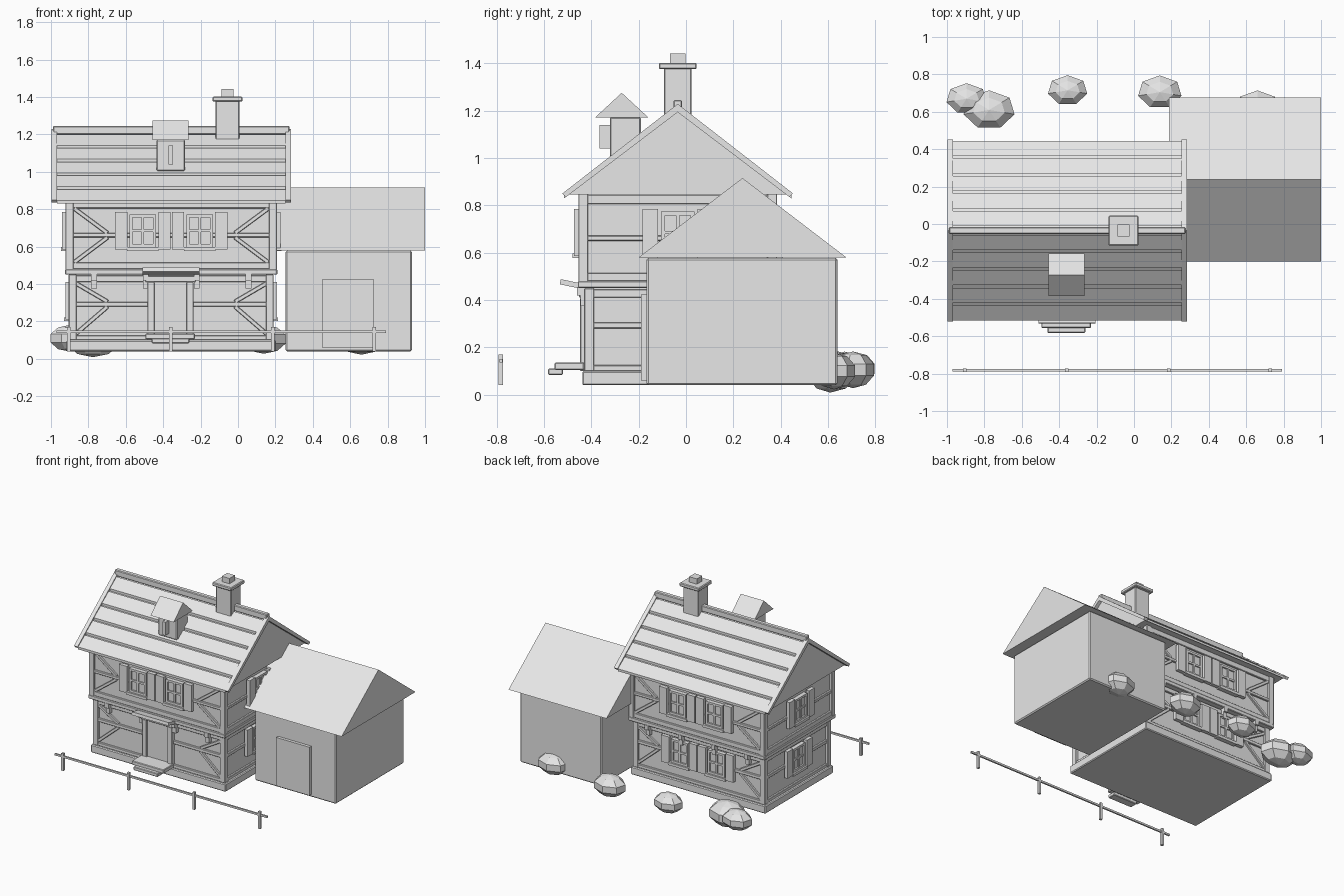
import bpy, bmesh
from math import atan2, hypot, pi
from mathutils import Matrix, Vector

if "Cube" in bpy.data.objects:
    bpy.data.objects.remove(bpy.data.objects["Cube"])

GREY = (0.8, 0.8, 0.8, 1.0)
mat = bpy.data.materials.new("plain_light_grey")
mat.use_nodes = True
mat.diffuse_color = GREY
mat.node_tree.nodes["Principled BSDF"].inputs["Base Color"].default_value = GREY

HOUSE = Matrix.Translation((-0.357, -0.035, 0))


def finish(name, bm, bevel=0):
    bmesh.ops.recalc_face_normals(bm, faces=bm.faces)
    mesh = bpy.data.meshes.new(name)
    bm.to_mesh(mesh)
    bm.free()
    mesh.materials.append(mat)
    obj = bpy.data.objects.new(name, mesh)
    bpy.context.collection.objects.link(obj)
    if bevel:
        mod = obj.modifiers.new("bevel", 'BEVEL')
        mod.width, mod.segments = bevel, 1
    return obj


def box(bm, x, y, z, frame=Matrix()):
    """Box spanning the ranges x, y, z, placed by frame."""
    centre = Vector([(r[0] + r[1]) / 2 for r in (x, y, z)])
    size = [abs(r[1] - r[0]) for r in (x, y, z)]
    bmesh.ops.create_cube(bm, size=1, matrix=frame @ Matrix.Translation(centre) @ Matrix.Diagonal((*size, 1)))


def single(name, x, y, z, bevel=0, frame=Matrix()):
    bm = bmesh.new()
    box(bm, x, y, z, frame)
    return finish(name, bm, bevel)


def extrude_profile(bm, points, x0, x1):
    """Extrude a (y, z) outline along x."""
    face = bm.faces.new([bm.verts.new((x0, y, z)) for y, z in points])
    new = bmesh.ops.extrude_face_region(bm, geom=[face])["geom"]
    bmesh.ops.translate(bm, vec=(x1 - x0, 0, 0), verts=[v for v in new if isinstance(v, bmesh.types.BMVert)])


def prism_roof(name, x0, x1, y0, y1, z0, z1):
    bm = bmesh.new()
    extrude_profile(bm, [(y0, z0), (y1, z0), ((y0 + y1) / 2, z1)], x0, x1)
    return finish(name, bm)


def brace(bm, frame, depth, u0, z0, u1, z1, width=0.022):
    length = hypot(u1 - u0, z1 - z0)
    turn = Matrix.Rotation(-atan2(z1 - z0, u1 - u0), 4, 'Y')
    place = Matrix.Translation(((u0 + u1) / 2, 0, (z0 + z1) / 2))
    box(bm, (-length / 2, length / 2), (-depth, 0.02 - depth), (-width / 2, width / 2), frame @ place @ turn)


def window(bm, frame, depth, u, z):
    """Framed four-pane window with sill and shutters."""
    w, h, d = 0.07, 0.088, depth
    box(bm, (u - w, u + w), (-d, 0.02 - d), (z - h, z + h), frame)
    for s in (-1, 1):
        box(bm, (u + s * w, u + s * (w - 0.016)), (-d - 0.012, 0.02 - d), (z - h, z + h), frame)
        box(bm, (u - w, u + w), (-d - 0.012, 0.02 - d), (z + s * h, z + s * (h - 0.016)), frame)
        box(bm, (u + s * 0.083, u + s * 0.148), (-d - 0.018, 0.01 - d), (z - 0.1, z + 0.1), frame)
    box(bm, (u - 0.007, u + 0.007), (-d - 0.009, 0.02 - d), (z - h, z + h), frame)
    box(bm, (u - w, u + w), (-d - 0.009, 0.02 - d), (z - 0.007, z + 0.007), frame)
    box(bm, (u - 0.085, u + 0.085), (-d - 0.024, 0.01 - d), (z - h - 0.02, z - h), frame)


# Storeys: half width, half depth, base, top, and rails as height ranges
storeys = {
    "lower": (0.548, 0.395, 0.10, 0.45, ((0.10, 0.125), (0.28, 0.305), (0.41, 0.445)), 0.31),
    "upper": (0.565, 0.42, 0.45, 0.85, ((0.48, 0.515), (0.65, 0.672), (0.805, 0.845)), 0.685),
}
for level, (hx, hy, z0, z1, rails, wz) in storeys.items():
    single(level + "_walls", (0.018 - hx, hx - 0.018), (0.018 - hy, hy - 0.018), (z0, z1), 0, HOUSE)
    timber, windows = bmesh.new(), bmesh.new()
    for sx in (-1, 1):
        for sy in (-1, 1):
            box(timber, (sx * hx, sx * (hx - 0.042)), (sy * hy, sy * (hy - 0.042)), (z0, z1), HOUSE)
    for side in range(4):
        frame = HOUSE @ Matrix.Rotation(side * pi / 2, 4, 'Z')
        half, depth = (hx, hy) if side % 2 == 0 else (hy, hx)
        for rail in rails:
            box(timber, (0.03 - half, half - 0.03), (0.004 - depth, 0.03 - depth), rail, frame)
        if side % 2:
            window(windows, frame, depth, 0, wz)
            continue
        # Corner braces on the long walls
        for s in (-1, 1):
            brace(timber, frame, depth - 0.004, s * 0.52, rails[2][0], s * 0.34, rails[1][1])
            brace(timber, frame, depth - 0.004, s * 0.52, rails[0][1], s * 0.34, rails[1][0])
            if level == "upper" or side == 2:
                window(windows, frame, depth, s * 0.152, wz)
    finish(level + "_timber_frame", timber, 0.003)
    finish(level + "_windows", windows)

single("plinth", (-0.56, 0.56), (-0.403, 0.403), (0.04, 0.10), 0.006, HOUSE)
single("jetty_beam", (-0.567, 0.567), (-0.422, 0.422), (0.45, 0.48), 0.004, HOUSE)

# Brackets beneath the jetty
bm = bmesh.new()
for side in (0, 2):
    frame = HOUSE @ Matrix.Rotation(side * pi / 2, 4, 'Z')
    for u in (-0.413, -0.137, 0.137, 0.413):
        box(bm, (u - 0.015, u + 0.015), (-0.425, -0.38), (0.42, 0.455), frame)
        box(bm, (u - 0.015, u + 0.015), (-0.41, -0.38), (0.375, 0.42), frame)
finish("jetty_brackets", bm)

# Main roof: solid core, overlapping boards, barge boards and ridge cap
half, base, slope = 0.46, 0.845, 0.783
bm = bmesh.new()
extrude_profile(bm, [(-half, base), (half, base), (0, base + half * slope)], -0.615, 0.615)
finish("roof_core", bm).matrix_world = HOUSE

bm = bmesh.new()
for s in (-1, 1):
    for i in range(5):
        far, near = 0.48 - i * 0.094, 0.48 - i * 0.094 - 0.08
        zf, zn = base + (half - far) * slope, base + (half - near) * slope
        extrude_profile(bm, [(s * far, zf), (s * near, zn), (s * near, zn + 0.014), (s * far, zf + 0.018)], -0.612, 0.612)
finish("roof_boards", bm).matrix_world = HOUSE

bm = bmesh.new()
apex = base + half * slope
for s in (-1, 1):
    chevron = [(-0.487, 0.85), (0, apex + 0.023), (0.487, 0.85), (0.472, 0.835), (0, apex - 0.012), (-0.472, 0.835)]
    extrude_profile(bm, chevron, s * 0.61, s * 0.64)
finish("barge_boards", bm).matrix_world = HOUSE
single("ridge_cap", (-0.632, 0.632), (-0.018, 0.018), (1.2, 1.245), 0.005, HOUSE)

# Chimney
stack = Matrix.Translation((-0.056, -0.035, 0))
single("chimney_shaft", (-0.063, 0.063), (-0.058, 0.058), (1.1, 1.38), 0.004, stack)
single("chimney_cap", (-0.08, 0.08), (-0.08, 0.08), (1.375, 1.402), 0.005, stack)
single("chimney_pot", (-0.032, 0.032), (-0.032, 0.032), (1.4, 1.442), 0, stack)

# Dormer
single("dormer_body", (-0.437, -0.283), (-0.322, -0.19), (1.005, 1.172), 0.006)
single("dormer_window", (-0.372, -0.348), (-0.365, -0.32), (1.04, 1.14))
prism_roof("dormer_roof", -0.457, -0.265, -0.385, -0.158, 1.17, 1.275)

# Entrance
single("front_door", (-0.447, -0.275), (-0.434, -0.4), (0.13, 0.41))
bm = bmesh.new()
for x in ((-0.485, -0.447), (-0.275, -0.237)):
    box(bm, x, (-0.447, -0.4), (0.10, 0.41))
box(bm, (-0.495, -0.227), (-0.452, -0.4), (0.41, 0.443))
finish("door_frame", bm, 0.003)
tilt = Matrix.Translation((-0.358, -0.487, 0.468)) @ Matrix.Rotation(-0.2, 4, 'X')
single("door_canopy", (-0.153, 0.153), (-0.045, 0.06), (-0.011, 0.011), 0, tilt)
single("upper_step", (-0.495, -0.23), (-0.555, -0.43), (0.105, 0.135), 0.004)
single("lower_step", (-0.462, -0.26), (-0.582, -0.52), (0.083, 0.11), 0.004)

# Annex
single("annex_walls", (0.255, 0.93), (-0.167, 0.64), (0.04, 0.578), 0.008)
single("annex_door", (0.45, 0.727), (-0.19, -0.16), (0.06, 0.423))
prism_roof("annex_roof", 0.187, 1.0, -0.2, 0.677, 0.58, 0.915)

# Fence
bm = bmesh.new()
for x in (-0.905, -0.36, 0.185, 0.728):
    box(bm, (x - 0.009, x + 0.009), (-0.791, -0.773), (0.04, 0.17))
box(bm, (-0.97, 0.792), (-0.788, -0.776), (0.137, 0.151))
finish("fence", bm)

# Bushes: centre x, y, z and width radius
bushes = [(-0.355, 0.715, 0.11, 0.113), (0.138, 0.705, 0.105, 0.125), (-0.895, 0.67, 0.11, 0.116),
          (-0.775, 0.61, 0.1, 0.147), (0.66, 0.625, 0.1, 0.125)]
for i, (x, y, z, r) in enumerate(bushes):
    bm = bmesh.new()
    bmesh.ops.create_uvsphere(bm, u_segments=7, v_segments=5, radius=r,
                              matrix=Matrix.Translation((x, y, z)) @ Matrix.Diagonal((1, 0.75, 0.62, 1)))
    finish("bush_%d" % (i + 1), bm)
